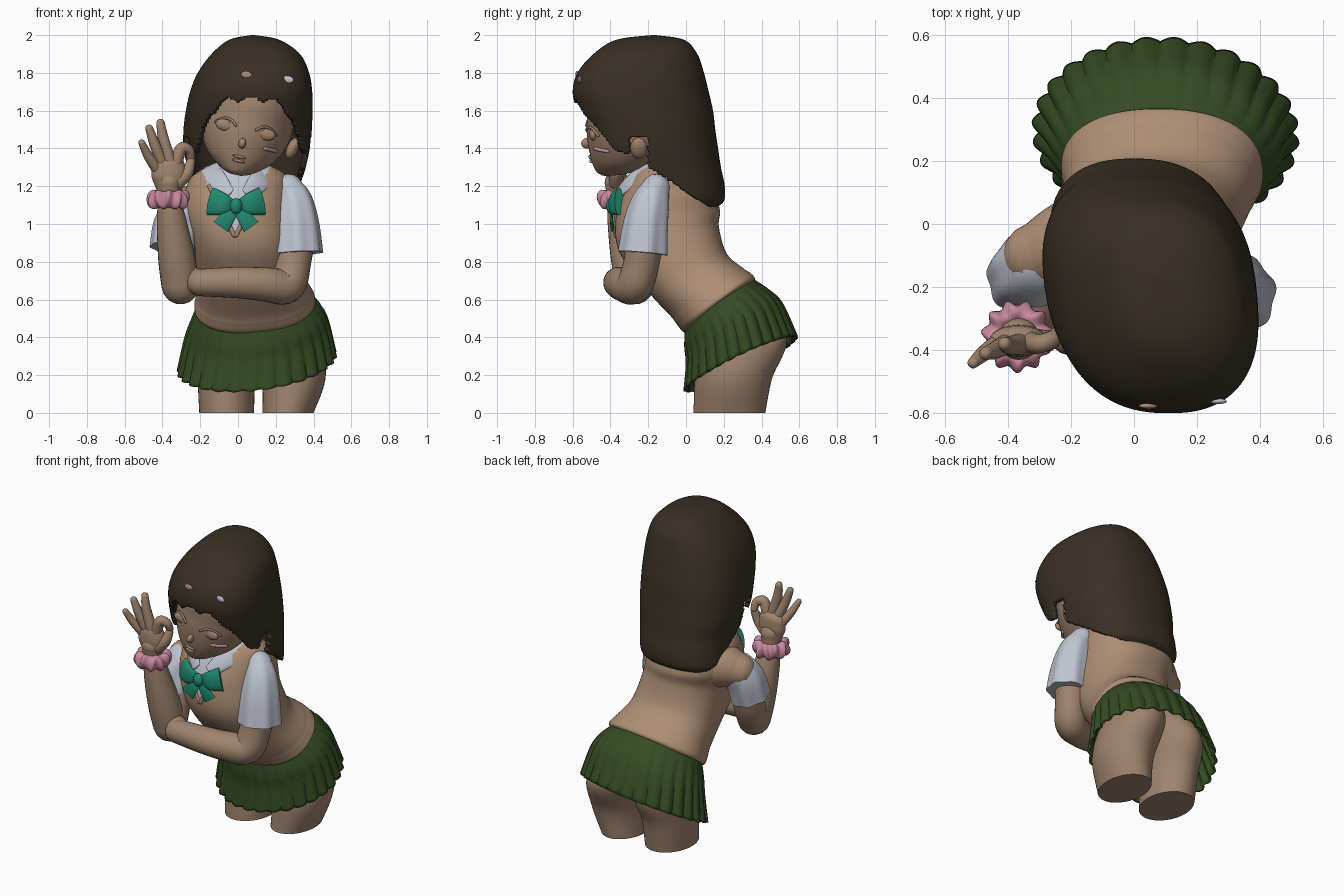
import bpy, bmesh, math
from math import sin, cos, pi, radians
from mathutils import Vector, Matrix

if "Cube" in bpy.data.objects:
    bpy.data.objects.remove(bpy.data.objects["Cube"])


def material(name, rgb):
    m = bpy.data.materials.new(name)
    m.use_nodes = True
    m.diffuse_color = (*rgb, 1)
    bsdf = m.node_tree.nodes["Principled BSDF"]
    bsdf.inputs["Base Color"].default_value = (*rgb, 1)
    bsdf.inputs["Roughness"].default_value = 0.8
    return m


skin = material("skin", (0.35, 0.23, 0.155))
knit = material("tan knit", (0.42, 0.27, 0.175))
brown = material("dark brown hair", (0.041, 0.029, 0.018))
green = material("skirt green", (0.034, 0.070, 0.016))
white = material("shirt white", (0.52, 0.55, 0.63))
teal = material("bow teal", (0.015, 0.25, 0.16))
pink = material("pink", (0.58, 0.25, 0.34))


def spline(rows, steps):
    """Catmull-Rom through rows of numbers."""
    out = []
    for i in range(len(rows) - 1):
        a, b, c, d = (rows[max(0, min(len(rows) - 1, i + k))] for k in (-1, 0, 1, 2))
        for s in range(steps):
            t = s / steps
            out.append([0.5 * (2 * q + (r - p) * t + (2 * p - 5 * q + 4 * r - w) * t * t
                        + (3 * q - p - 3 * r + w) * t ** 3) for p, q, r, w in zip(a, b, c, d)])
    return out + [list(rows[-1])]


def skin_rings(name, rings, mat, cap=True):
    bm = bmesh.new()
    vs = [[bm.verts.new(p) for p in ring] for ring in rings]
    n = len(vs[0])
    for a, b in zip(vs, vs[1:]):
        for i in range(n):
            bm.faces.new((a[i], a[(i + 1) % n], b[(i + 1) % n], b[i]))
    if cap:
        bm.faces.new(vs[0][::-1])
        bm.faces.new(vs[-1])
    bmesh.ops.recalc_face_normals(bm, faces=bm.faces)
    return finish(name, bm, mat)


def finish(name, bm, mat):
    me = bpy.data.meshes.new(name)
    bm.to_mesh(me)
    bm.free()
    ob = bpy.data.objects.new(name, me)
    bpy.context.collection.objects.link(ob)
    me.materials.append(mat)
    bpy.ops.object.select_all(action="DESELECT")
    ob.select_set(True)
    bpy.context.view_layer.objects.active = ob
    bpy.ops.object.shade_smooth_by_angle(angle=radians(50))
    return ob


def loft(name, rows, mat, n=64, steps=8, power=2, wave=None, cap=True):
    """Rows: centre x, y, z, half width, half depth, pitch and roll in degrees."""
    rings = []
    rows = spline(rows, steps)
    for k, (x, y, z, rx, ry, pitch, roll) in enumerate(rows):
        rot = Matrix.Rotation(radians(-roll), 3, "Y") @ Matrix.Rotation(radians(pitch), 3, "X")
        ring = []
        for i in range(n):
            a = 2 * pi * i / n
            c, s = (math.copysign(abs(v) ** (2 / power), v) for v in (cos(a), sin(a)))
            w = 1 + (wave(a, k / (len(rows) - 1)) if wave else 0)
            ring.append(Vector((x, y, z)) + rot @ Vector((c * rx * w, s * ry * w, 0)))
        rings.append(ring)
    return skin_rings(name, rings, mat, cap)


def tube(name, rows, mat, n=20, flat=1, ref=(0, 1, 0), round_ends=(0, -1), wave=0):
    """Rows: x, y, z, radius. Flat squashes along ref, wave adds lengthwise folds."""
    rows = [(Vector(r[:3]), r[3]) for r in spline(rows, 6)]
    ends = [(e, *rows[e], (rows[e][0] - rows[1 if e == 0 else -2][0]).normalized()) for e in round_ends]
    for end, p, r, d in ends:
        caps = [(p + d * r * flat * sin(a), r * cos(a)) for a in (0.4, 0.8, 1.15, 1.45)]
        rows = caps[::-1] + rows if end == 0 else rows + caps
    rings = []
    for k, (p, r) in enumerate(rows):
        t = (rows[min(k + 1, len(rows) - 1)][0] - rows[max(k - 1, 0)][0]).normalized()
        u = t.cross(Vector(ref)).normalized()
        v = u.cross(t)
        ring = []
        for i in range(n):
            a = 2 * pi * i / n
            w = r * (1 + wave * k / len(rows) * sin(7 * a))
            ring.append(p + u * w * cos(a) + v * w * flat * sin(a))
        rings.append(ring)
    return skin_rings(name, rings, mat)


def ball(name, pos, size, mat, roll=0):
    bm = bmesh.new()
    m = Matrix.Translation(pos) @ Matrix.Rotation(radians(roll), 4, "Y") @ Matrix.Diagonal((*size, 1))
    bmesh.ops.create_uvsphere(bm, u_segments=24, v_segments=14, radius=1, matrix=m)
    return finish(name, bm, mat)


def on_front(ob, x, z, lift=0.0):
    """Point on the front of an object."""
    bpy.context.view_layer.update()
    hit, p, _, _ = ob.ray_cast((x, -2, z), (0, 1, 0))
    return Vector((x, p.y - lift if hit else -0.3, z))


# Torso in a knitted vest, leaning forward, with the shirt showing in the V neck
torso = loft("vest", [
    (.09, .185, .54, .27, .20, 36, 5), (.09, .175, .57, .318, .235, 36, 5),
    (.085, .145, .605, .312, .236, 35, 4), (.08, .11, .64, .298, .23, 33, 3),
    (.06, .01, .74, .275, .23, 28, 0), (.03, -.09, .92, .275, .272, 14, 0),
    (.0, -.095, 1.06, .285, .275, 2, 0), (.0, -.085, 1.17, .28, .24, -6, 0),
    (.01, -.09, 1.25, .25, .18, -10, 0), (.01, -.12, 1.31, .15, .11, -12, 0)], knit, n=128, steps=10, power=2.3)
torso.data.materials.append(white)
for f in torso.data.polygons:
    x, y, z = f.center
    if y < -.12 and abs(x + .015) < (z - .93) * .5:
        f.material_index = 1
tube("right_shoulder", [(-.10, -.05, 1.09, .17), (-.21, -.07, 1.08, .145), (-.31, -.10, 1.06, .105)], knit, n=40)

# Ribbed edge of the neckline
for side, s in (("left", 1), ("right", -1)):
    pts = [(*on_front(torso, -.015 + s * (z - .93) * .5, z, -.002), .012) for z in (.94, 1.0, 1.07, 1.14, 1.2)]
    tube(side + "_neckline", pts, knit, n=10)


# Pleated skirt
def pleats(a, t):
    return 0.05 * t * (abs(sin(a * 14)) - .6)


skirt = loft("skirt", [
    (.09, .18, .565, .315, .232, 36, 5), (.10, .215, .50, .355, .27, 34, 6),
    (.10, .255, .42, .385, .30, 32, 7), (.10, .29, .26, .42, .33, 25, 7)],
    green, n=224, steps=6, wave=pleats, cap=False)
skirt.modifiers.new("thickness", "SOLIDIFY").thickness = .015

# Legs, cut level at the base
loft("left_leg", [(.265, .23, 0, .135, .19, 0, 0), (.295, .25, .18, .168, .205, 0, 0),
                  (.27, .295, .37, .175, .24, 5, 0), (.2, .25, .5, .15, .18, 20, 0)], skin)
loft("right_leg", [(-.06, .23, 0, .145, .19, 0, 0), (-.06, .25, .18, .152, .205, 0, 0),
                   (-.04, .285, .35, .16, .235, 5, 0), (.0, .25, .48, .15, .18, 20, 0)], skin)

# Folded left arm
tube("left_sleeve", [(.27, -.16, 1.19, .075), (.295, -.185, 1.12, .10), (.31, -.21, 1.0, .118),
                     (.318, -.225, .845, .13)], white, n=56, round_ends=(0,), wave=.05)
tube("left_arm", [(.31, -.215, .95, .10), (.292, -.235, .8, .095), (.258, -.275, .675, .096),
                  (.15, -.33, .68, .09), (0, -.355, .69, .083), (-.2, -.345, .69, .072)], skin, n=28)
tube("left_hand", [(-.18, -.34, .69, .07), (-.28, -.28, .72, .06)], skin)

# Raised right arm
tube("right_sleeve", [(-.30, -.115, 1.045, .115), (-.33, -.145, .98, .12), (-.345, -.175, .87, .12)],
     white, n=56, round_ends=(0,), wave=.05)
tube("right_upper_arm", [(-.32, -.14, 1.0, .09), (-.32, -.2, .8, .097), (-.305, -.27, .675, .098)], skin)
tube("right_forearm", [(-.305, -.27, .675, .1), (-.325, -.30, .82, .098), (-.35, -.335, 1.0, .08),
                       (-.365, -.36, 1.15, .06), (-.365, -.365, 1.22, .066)], skin, n=28)

# Right hand: three fingers up, forefinger and thumb joined in a ring
tube("right_palm", [(-.365, -.365, 1.19, .07), (-.365, -.37, 1.25, .092), (-.37, -.37, 1.31, .088)], skin, flat=.55)
fingers = {"middle": [(-.36, -.38, 1.33, .034), (-.395, -.385, 1.45, .029), (-.41, -.38, 1.535, .022)],
           "ring": [(-.395, -.375, 1.31, .033), (-.44, -.40, 1.42, .028), (-.47, -.41, 1.505, .021)],
           "little": [(-.42, -.37, 1.28, .031), (-.475, -.41, 1.36, .025), (-.51, -.44, 1.43, .018)],
           "fore": [(-.33, -.375, 1.32, .036), (-.30, -.38, 1.40, .031), (-.26, -.365, 1.39, .027),
                    (-.25, -.35, 1.35, .022)],
           "thumb": [(-.32, -.37, 1.22, .04), (-.27, -.37, 1.27, .033), (-.25, -.355, 1.33, .024)]}
for f, pts in fingers.items():
    tube("right_" + f + "_finger", pts, skin, n=14)

# Hair tie on the wrist
bpy.ops.mesh.primitive_torus_add(major_segments=96, minor_segments=16, major_radius=.073, minor_radius=.034)
tie = bpy.context.object
tie.name = "wrist_hair_tie"
for v in tie.data.vertices:
    a = math.atan2(v.co.y, v.co.x)
    out = max(0, v.co.xy.length - .06)
    v.co.xy *= 1 + out * 1.8 * sin(11 * a)
    v.co.z = v.co.z * 1.35 + out * .35 * sin(8 * a + 1)
tie.location = (-.37, -.357, 1.13)
tie.data.materials.append(pink)
bpy.ops.object.shade_smooth_by_angle(angle=radians(60))

# Neck, collar and bow
tube("neck", [(0, -.13, 1.2, .08), (.02, -.2, 1.4, .085)], skin)
for side, s in (("left", 1), ("right", -1)):
    tube(side + "_collar", [(s * .10, -.04, 1.31, .035), (s * .155, -.16, 1.29, .045),
                            (s * .12, -.28, 1.235, .06), (s * .05, -.365, 1.16, .035)],
         white, flat=.25, ref=(s * .5, -1, .5))
    tube(side + "_bow_loop", [(-.01 + s * .01, -.375, 1.09, .032), (-.01 + s * .07, -.39, 1.105, .058),
                              (-.01 + s * .135, -.355, 1.12, .075)], teal, flat=.35, round_ends=(0,))
    tube(side + "_bow_tail", [(-.01, -.38, 1.09, .02), (s * .04 - .01, -.395, 1.04, .036),
                              (s * .08 - .01, -.39, .985, .046)], teal, flat=.2, round_ends=(0,))
ball("bow_knot", (-.01, -.395, 1.095), (.033, .028, .042), teal)

# Head, tilted towards its left
tilt = Matrix.Translation((.04, 0, 1.5)) @ Matrix.Rotation(radians(13), 4, "Y")
head = loft("head", [
    (0, -.42, -.245, .03, .03, 0, 0), (0, -.37, -.22, .09, .11, 0, 0), (0, -.32, -.15, .175, .185, 0, 0),
    (0, -.28, -.05, .23, .243, 0, 0), (0, -.26, .05, .245, .265, 0, 0), (0, -.25, .2, .235, .26, 0, 0),
    (0, -.22, .33, .13, .15, 0, 0)], skin)
head.data.transform(tilt)


def face_point(u, v, lift=0):
    p = tilt @ Vector((u, 0, v))
    return on_front(head, p.x, p.z, lift)


ball("nose", face_point(0, -.075, .005), (.02, .03, .028), skin, 13)
for lip, v in (("upper_lip", -.148), ("lower_lip", -.170)):
    ball(lip, face_point(0, v), (.036, .012, .008), skin, 13)
for side, s in (("left", 1), ("right", -1)):
    ball(side + "_eye", face_point(s * .11, .0, -.006), (.052, .02, .032), skin, 13)
    tube(side + "_eyelid", [(*face_point(s * u, v, .008), .007) for u, v in
                            ((.055, .010), (.085, .033), (.125, .034), (.165, .006))], skin, n=8)
    ball(side + "_ear", tilt @ Vector((s * .265, -.25, -.04)), (.03, .045, .06), skin, 13 + s * 12)
tube("blush", [(*face_point(u, -.075, .002), .010) for u in (.125, .155, .185)], pink, n=12)

# Long hair, turned slightly to its left, with a fringe cut out of one shell
hair = loft("hair", [
    (.08, -.17, 2.0, .01, .01, 0, 0), (.085, -.19, 1.975, .13, .18, 0, 0), (.09, -.215, 1.9, .23, .275, 0, 0),
    (.075, -.24, 1.8, .29, .335, 0, 0), (.063, -.24, 1.7, .318, .36, 0, 0), (.055, -.217, 1.6, .33, .36, 0, 0),
    (.05, -.19, 1.5, .335, .345, 0, 0), (.048, -.165, 1.4, .33, .335, 0, 0), (.05, -.13, 1.3, .31, .315, 0, 0),
    (.045, -.08, 1.2, .295, .285, 0, 0), (.04, -.05, 1.12, .285, .25, 0, 0), (.04, -.05, 1.075, .25, .19, 0, 0)],
    brown, n=160, steps=10, power=2.4)
for v in hair.data.vertices:
    v.co.x -= .11 * (v.co.y + .18)


def cut_away(p):
    if p.y > -.20:
        return p.z < 1.3 - .64 * (p.y + .2)
    if p.y > -.30:
        return p.z < 1.46
    return p.z < 1.35 + .29 * max(0, 1 - ((p.x - .06) / .29) ** 4) + .035 * abs(sin(p.x * 24))


bm = bmesh.new()
bm.from_mesh(hair.data)
bmesh.ops.delete(bm, geom=[f for f in bm.faces if cut_away(f.calc_center_median())], context="FACES")
bm.to_mesh(hair.data)
bm.free()
hair.modifiers.new("thickness", "SOLIDIFY").thickness = .03
for name, x, z, mat in (("right_hair_clip", .045, 1.79, knit), ("left_hair_clip", .265, 1.765, white)):
    ball(name, on_front(hair, x, z, .002), (.03, .009, .019), mat, 8)
